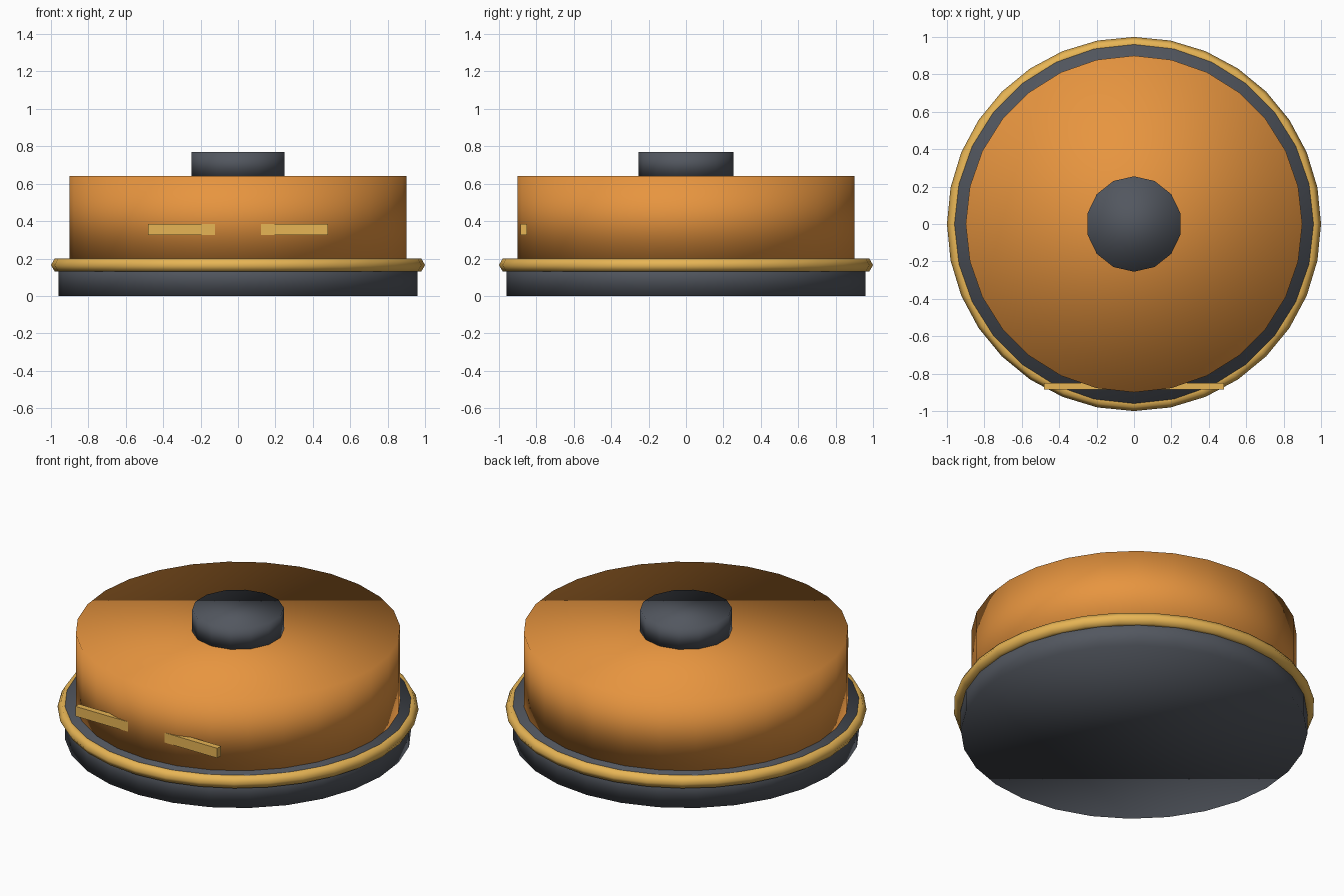
import bpy

if "Cube" in bpy.data.objects:
    bpy.data.objects.remove(bpy.data.objects["Cube"])


def material(name, rgb):
    mat = bpy.data.materials.new(name)
    mat.diffuse_color = (*rgb, 1)
    mat.use_nodes = True
    mat.node_tree.nodes["Principled BSDF"].inputs["Base Color"].default_value = mat.diffuse_color
    return mat


DARK = material("dark_grey", (0.085, 0.095, 0.115))
ORANGE = material("orange", (0.80, 0.30, 0.05))
GOLD = material("gold", (0.80, 0.46, 0.09))


def finish(name, mat, smooth=True):
    ob = bpy.context.object
    ob.name = name
    ob.data.materials.append(mat)
    if smooth:
        bpy.ops.object.shade_smooth()
    return ob


def disc(name, radius, z0, z1, sides, mat):
    bpy.ops.mesh.primitive_cylinder_add(
        vertices=sides, radius=radius, depth=z1 - z0,
        location=(0, 0, (z0 + z1) / 2))
    return finish(name, mat)


# stacked round parts: base, main body, top button
disc("base", 0.96, 0.0, 0.2, 28, DARK)
disc("body", 0.90, 0.2, 0.64, 28, ORANGE)
disc("top_button", 0.255, 0.64, 0.77, 14, DARK)

# trim ring around the base
bpy.ops.mesh.primitive_torus_add(
    major_radius=0.96, minor_radius=0.04, major_segments=32,
    minor_segments=6, location=(0, 0, 0.165))
finish("trim_ring", GOLD)

# straight bar sunk into the front; its middle is hidden by the curved body
bpy.ops.mesh.primitive_cube_add(size=1, location=(0, -0.868, 0.355))
bar = finish("front_bar", GOLD, smooth=False)
bar.scale = (0.96, 0.036, 0.06)
bpy.ops.object.transform_apply(location=False, rotation=False, scale=True)
